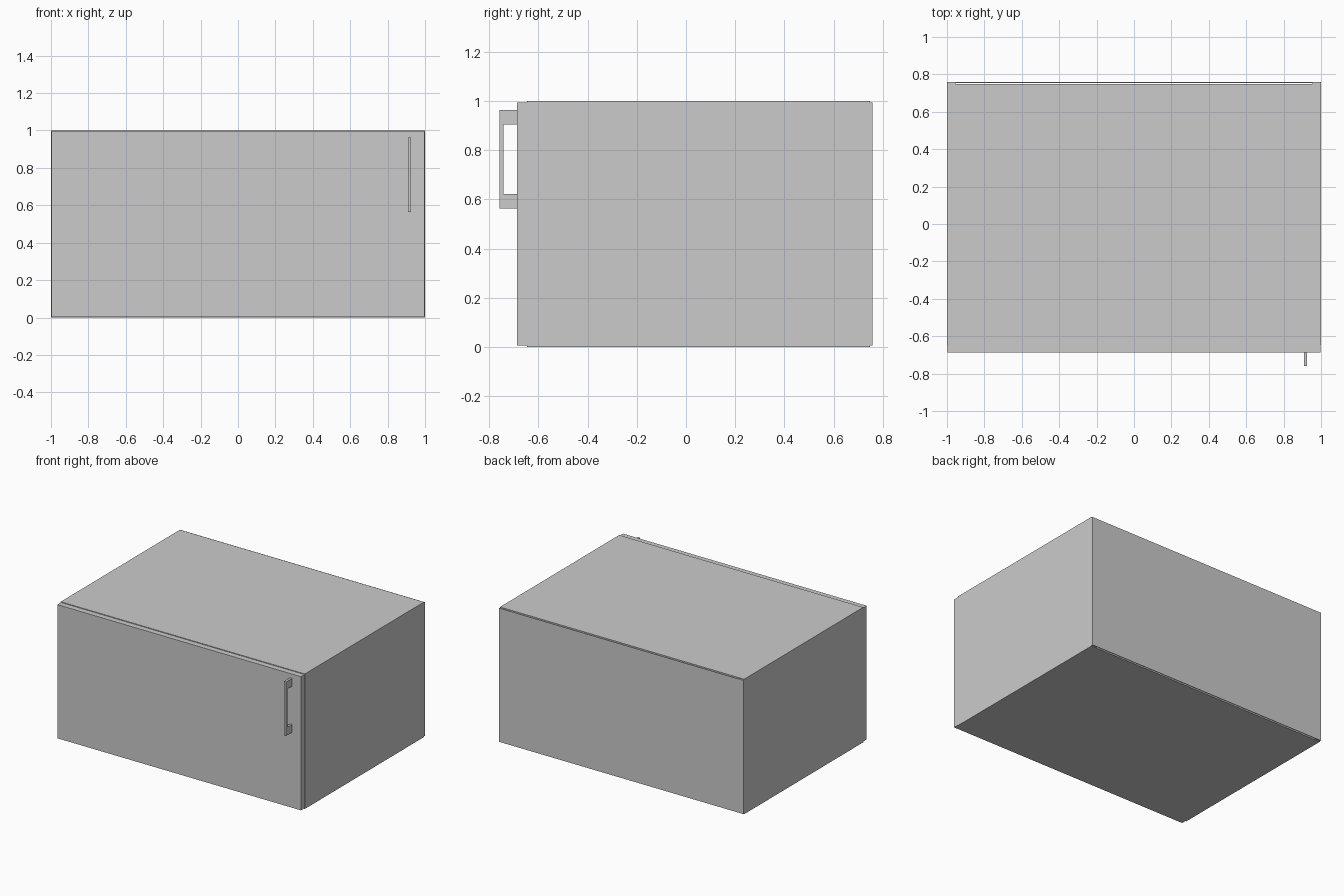
import bpy
import bmesh

if "Cube" in bpy.data.objects:
    bpy.data.objects.remove(bpy.data.objects["Cube"])


def box(name, x, y, z):
    """Axis-aligned box from (min, max) pairs."""
    bm = bmesh.new()
    bmesh.ops.create_cube(bm, size=1)
    for v in bm.verts:
        v.co = [r[0] if c < 0 else r[1] for c, r in zip(v.co, (x, y, z))]
    mesh = bpy.data.meshes.new(name)
    bm.to_mesh(mesh)
    bm.free()
    obj = bpy.data.objects.new(name, mesh)
    bpy.context.collection.objects.link(obj)
    return obj


def profile_solid(name, points, x0, x1):
    """Extrude a (y, z) outline along x."""
    bm = bmesh.new()
    face = bm.faces.new([bm.verts.new((x0, y, z)) for y, z in points])
    ext = bmesh.ops.extrude_face_region(bm, geom=[face])
    moved = [g for g in ext["geom"] if isinstance(g, bmesh.types.BMVert)]
    bmesh.ops.translate(bm, verts=moved, vec=(x1 - x0, 0, 0))
    bmesh.ops.recalc_face_normals(bm, faces=bm.faces)
    mesh = bpy.data.meshes.new(name)
    bm.to_mesh(mesh)
    bm.free()
    obj = bpy.data.objects.new(name, mesh)
    bpy.context.collection.objects.link(obj)
    return obj


T = 0.045                      # board thickness
FRONT, REAR = -0.646, 0.748    # carcass depth

# Carcass boards
box("bottom_panel", (-1, 1), (FRONT, REAR), (0, T))
box("top_panel", (-1, 1), (FRONT, REAR), (1 - T, 1))
for name, s in (("left_panel", -1), ("right_panel", 1)):
    x = sorted((s, s * (1 - T)))
    box(name, x, (FRONT, REAR), (T, 1 - T))
    # spacer strip holding the back sheet off the boards
    box(name + "_spacer", x, (REAR, 0.755), (0.005, 0.995))

# Thin back sheet
box("back_panel", (-1, 1), (0.755, 0.758), (0.005, 0.995))

# Door, slightly smaller than the carcass
box("door", (-0.998, 0.998), (-0.688, -0.647), (0.005, 0.995))

# Bow handle: two feet joined by a thin grip
profile_solid("handle", [(-0.688, 0.564), (-0.758, 0.564), (-0.758, 0.963),
                         (-0.688, 0.963), (-0.688, 0.905), (-0.743, 0.905),
                         (-0.743, 0.622), (-0.688, 0.622)], 0.908, 0.925)
